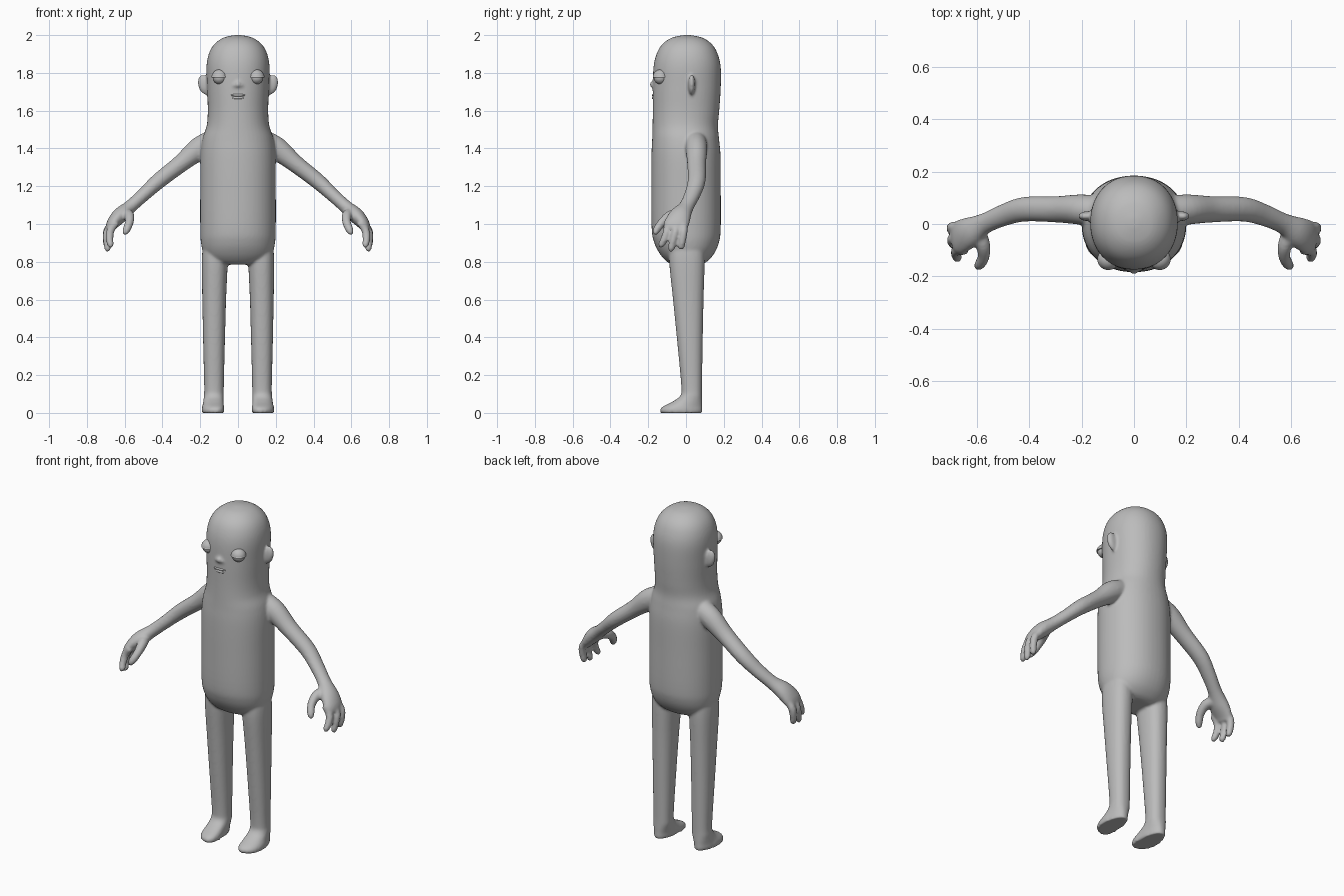
import bpy, bmesh, math
from mathutils import Vector, Matrix

if "Cube" in bpy.data.objects:
    bpy.data.objects.remove(bpy.data.objects["Cube"])

skin = bpy.data.materials.new("plain grey")
skin.diffuse_color = (0.5, 0.5, 0.5, 1)
skin.use_nodes = True
skin.node_tree.nodes["Principled BSDF"].inputs["Base Color"].default_value = skin.diffuse_color


def finish(bm, name):
    bmesh.ops.recalc_face_normals(bm, faces=bm.faces)
    me = bpy.data.meshes.new(name)
    bm.to_mesh(me)
    bm.free()
    me.materials.append(skin)
    me.polygons.foreach_set("use_smooth", [True] * len(me.polygons))
    ob = bpy.data.objects.new(name, me)
    bpy.context.collection.objects.link(ob)
    return ob


def spline(rows, steps=5):
    # Catmull-Rom interpolation through the section rows
    out = []
    for i in range(len(rows) - 1):
        p = [rows[max(0, min(len(rows) - 1, i + k))] for k in (-1, 0, 1, 2)]
        for s in range(steps):
            t = s / steps
            out.append([0.5 * (2 * b + (c - a) * t + (2 * a - 5 * b + 4 * c - d) * t * t
                               + (3 * b - a - 3 * c + d) * t ** 3) for a, b, c, d in zip(*p)])
    return out + [list(rows[-1])]


def loft(name, rows, level=False, power=2.0, n=32, smooth=True):
    # rows: centre x, y, z, then two radii; level keeps the sections horizontal
    rows = spline(rows) if smooth else rows
    cs = [Vector(r[:3]) for r in rows]
    bm = bmesh.new()
    rings = []
    for i, r in enumerate(rows):
        a, b = Vector((1, 0, 0)), Vector((0, 1, 0))
        if not level:
            t = (cs[min(i + 1, len(cs) - 1)] - cs[max(i - 1, 0)]).normalized()
            b = (b - t * b.dot(t)).normalized()
            a = b.cross(t)
        ring = []
        for k in range(n):
            ang = 2 * math.pi * k / n
            c, s = math.cos(ang), math.sin(ang)
            u = math.copysign(abs(c) ** (2 / power), c)
            v = math.copysign(abs(s) ** (2 / power), s)
            ring.append(bm.verts.new(cs[i] + a * u * r[3] + b * v * r[4]))
        rings.append(ring)
    for p, q in zip(rings, rings[1:]):
        for k in range(n):
            bm.faces.new((p[k], p[(k + 1) % n], q[(k + 1) % n], q[k]))
    bm.faces.new(rings[0])
    bm.faces.new(rings[-1])
    return finish(bm, name)


def ball(name, loc, scale, tilt=0, cut=False):
    bm = bmesh.new()
    bmesh.ops.create_uvsphere(bm, u_segments=24, v_segments=16, radius=1)
    if cut:  # keep the upper half only
        geom = bm.verts[:] + bm.edges[:] + bm.faces[:]
        bmesh.ops.bisect_plane(bm, geom=geom, plane_co=(0, 0, 0), plane_no=(0, 0, -1), clear_outer=True)
        bmesh.ops.holes_fill(bm, edges=[e for e in bm.edges if e.is_boundary])
    m = Matrix.Translation(loc) @ Matrix.Rotation(tilt, 4, 'Y') @ Matrix.Diagonal((*scale, 1))
    bmesh.ops.transform(bm, matrix=m, verts=bm.verts)
    return finish(bm, name)


# Torso, neck and head
parts = [loft("body", [
    (0, 0.005, 0.785, 0.10, 0.075), (0, 0.005, 0.80, 0.145, 0.105), (0, 0.005, 0.84, 0.18, 0.142),
    (0, 0.003, 0.90, 0.196, 0.171), (0, 0.001, 0.98, 0.2, 0.183), (0, 0, 1.2, 0.2, 0.184),
    (0, 0, 1.36, 0.199, 0.183), (0, -0.002, 1.45, 0.188, 0.177), (0, -0.004, 1.52, 0.166, 0.173),
    (0, 0, 1.6, 0.16, 0.176), (0, 0.004, 1.72, 0.164, 0.18), (0, 0.006, 1.83, 0.167, 0.178),
    (0, 0.006, 1.90, 0.155, 0.162), (0, 0.006, 1.95, 0.127, 0.133), (0, 0.006, 1.985, 0.08, 0.084),
    (0, 0.006, 2.0, 0.02, 0.02)], level=True, power=2.15, n=48)]

for s in (-1, 1):
    side = "left" if s > 0 else "right"
    # Leg, running down into the foot
    leg = loft(side + "_leg", [
        (s * .118, 0.005, 0.90, 0.066, 0.09), (s * .123, 0.005, 0.80, 0.069, 0.094),
        (s * .126, 0.012, 0.60, 0.063, 0.081), (s * .127, 0.022, 0.35, 0.057, 0.066),
        (s * .127, 0.03, 0.14, 0.052, 0.055), (s * .128, 0.027, 0.09, 0.053, 0.058),
        (s * .130, 0.008, 0.06, 0.055, 0.078), (s * .132, -0.016, 0.035, 0.057, 0.102),
        (s * .133, -0.024, 0.018, 0.058, 0.111), (s * .133, -0.024, 0.0, 0.057, 0.109)],
        level=True, power=2.3)
    for v in leg.data.vertices:  # widen and slant the toes
        f = max(0, min(1, (0.09 - v.co.z) / 0.06))
        cx = s * 0.132
        v.co.x = cx + (v.co.x - cx) * (1 - 1.5 * f * (v.co.y + 0.024))
        if v.co.y < -0.02:
            v.co.y += 0.3 * f * s * (v.co.x - cx)
    parts.append(leg)
    # Arm and palm
    parts.append(loft(side + "_arm", [
        (s * .10, .045, 1.45, .06, .06), (s * .2, .055, 1.402, .062, .058),
        (s * .3, .056, 1.322, .047, .050), (s * .42, .056, 1.228, .042, .047),
        (s * .5, .033, 1.155, .036, .042), (s * .57, .002, 1.092, .035, .040),
        (s * .625, -.03, 1.045, .041, .058), (s * .665, -.05, 1.0, .032, .065),
        (s * .682, -.056, .965, .02, .055)]))
    # Three fingers and a thumb
    for j, (y0, y1, tip) in enumerate(((-.10, -.13, .875), (-.055, -.078, .855), (-.012, -.025, .865))):
        x = s * (.675, .69, .692)[j]
        parts.append(loft(side + "_finger", [
            (x - s * .03, y0, 1.01, .02, .02), (x, y0, .965, .021, .021),
            (x + s * .005, (y0 + y1) / 2, .92, .020, .020), (x, y1, tip + .015, .017, .018),
            (x - s * .003, y1, tip, .009, .009)], n=16))
    parts.append(loft(side + "_thumb", [
        (s * .60, -.02, 1.06, .03, .03), (s * .577, -.08, 1.045, .028, .028),
        (s * .575, -.125, 1.01, .023, .023), (s * .59, -.155, .97, .021, .02),
        (s * .602, -.165, .945, .011, .011)], n=16))
    # Ear
    parts.append(ball(side + "_ear", (s * .178, .03, 1.738), (.034, .019, .055), s * 0.25))
    # Eyeball under a heavy upper lid
    ball(side + "_eye", (s * .098, -.135, 1.776), (.036, .036, .036))
    ball(side + "_eyelid", (s * .098, -.135, 1.776), (.042, .041, .042), cut=True)

# Nose with nostril wings
parts.append(ball("nose", (0, -.174, 1.738), (.018, .019, .018)))
for s in (-1, 1):
    parts.append(ball("nostril", (s * .018, -.171, 1.733), (.013, .012, .011)))

# Lips
ball("upper_lip", (0, -.168, 1.682), (.042, .013, .008))
ball("lower_lip", (0, -.168, 1.668), (.034, .013, .009))

# Fuse the skin into one smooth surface
body = parts[0]
bpy.ops.object.select_all(action='DESELECT')
for p in parts:
    p.select_set(True)
bpy.context.view_layer.objects.active = body
bpy.ops.object.join()
rm = body.modifiers.new("fuse", 'REMESH')
rm.mode = 'VOXEL'
rm.voxel_size = 0.0075
rm.use_smooth_shade = True
sm = body.modifiers.new("soften", 'SMOOTH')
sm.factor = 0.5
sm.iterations = 6
